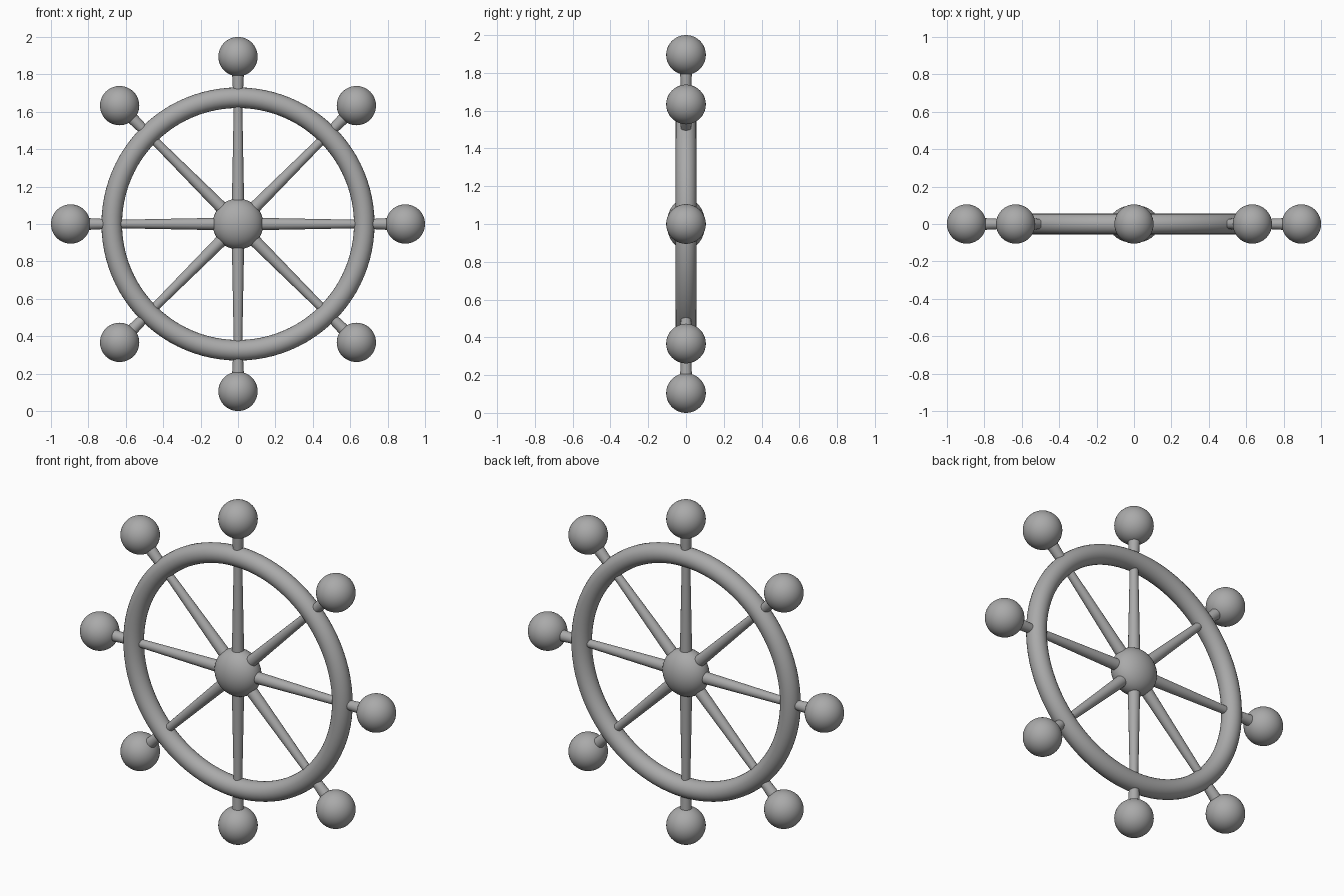
import bpy
from math import sin, cos, pi
from mathutils import Vector

cube = bpy.data.objects.get("Cube")
if cube:
    bpy.data.objects.remove(cube)

grey = bpy.data.materials.new("plain grey")
grey.use_nodes = True
grey.diffuse_color = (0.4, 0.4, 0.4, 1)
grey.node_tree.nodes["Principled BSDF"].inputs["Base Color"].default_value = (0.4, 0.4, 0.4, 1)

CENTRE = Vector((0, 0, 1))


def finish(name):
    ob = bpy.context.object
    ob.name = name
    ob.data.materials.append(grey)
    bpy.ops.object.shade_smooth_by_angle()
    return ob


def ball(name, location, radius):
    bpy.ops.mesh.primitive_uv_sphere_add(segments=40, ring_count=24, radius=radius, location=location)
    return finish(name)


def rod(name, angle, start, end, start_radius, end_radius):
    """Tapered rod pointing outwards from the wheel centre."""
    direction = Vector((sin(angle), 0, cos(angle)))
    bpy.ops.mesh.primitive_cone_add(
        vertices=24, radius1=start_radius, radius2=end_radius, depth=end - start,
        location=CENTRE + direction * (start + end) / 2, rotation=(0, angle, 0))
    finish(name)


# Rim
bpy.ops.mesh.primitive_torus_add(major_radius=0.675, minor_radius=0.055, major_segments=96,
                                 minor_segments=24, location=CENTRE, rotation=(pi / 2, 0, 0))
finish("rim")

# Hub, flattened front to back
hub = ball("hub", CENTRE, 0.135)
hub.scale.y = 0.75

# Spokes, handles and knobs
for i in range(8):
    angle = i * pi / 4
    rod(f"spoke_{i + 1}", angle, 0.05, 0.675, 0.034, 0.022)
    rod(f"handle_{i + 1}", angle, 0.675, 0.85, 0.025, 0.034)
    ball(f"knob_{i + 1}", CENTRE + 0.895 * Vector((sin(angle), 0, cos(angle))), 0.105)
